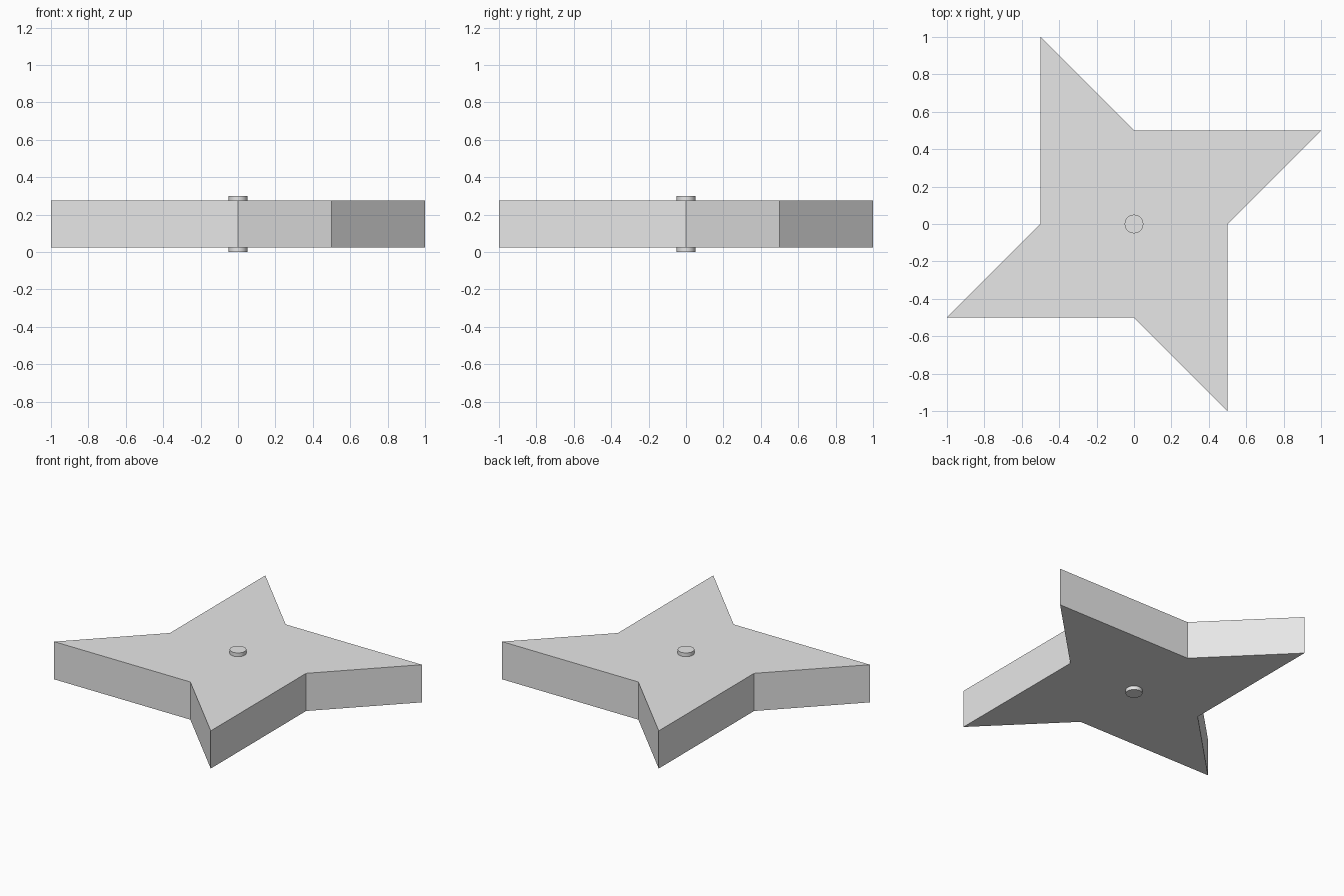
import bpy
import bmesh
from mathutils import Matrix, Vector
from math import pi

cube = bpy.data.objects.get("Cube")
if cube:
    bpy.data.objects.remove(cube, do_unlink=True)

# Single grey material
grey = bpy.data.materials.new("light_grey")
grey.use_nodes = True
grey.diffuse_color = (0.8, 0.8, 0.8, 1)
grey.node_tree.nodes["Principled BSDF"].inputs["Base Color"].default_value = (0.8, 0.8, 0.8, 1)

BOTTOM, TOP = 0.025, 0.275
HEIGHT = 0.3


# Four-pointed star: one tip and one inner corner, turned four times
def make_star():
    bm = bmesh.new()
    outline = []
    for quarter in range(4):
        turn = Matrix.Rotation(quarter * pi / 2, 3, "Z")
        for point in ((0.5, 0, BOTTOM), (1, 0.5, BOTTOM)):
            outline.append(bm.verts.new(turn @ Vector(point)))
    base = bm.faces.new(outline)
    result = bmesh.ops.extrude_face_region(bm, geom=[base], use_keep_orig=True)
    raised = [v for v in result["geom"] if isinstance(v, bmesh.types.BMVert)]
    bmesh.ops.translate(bm, verts=raised, vec=(0, 0, TOP - BOTTOM))
    bmesh.ops.recalc_face_normals(bm, faces=bm.faces)
    mesh = bpy.data.meshes.new("star_body")
    bm.to_mesh(mesh)
    bm.free()
    star = bpy.data.objects.new("star_body", mesh)
    bpy.context.collection.objects.link(star)
    return star


star = make_star()
star.data.materials.append(grey)

# Round pin through the middle, standing proud of both faces
bpy.ops.mesh.primitive_cylinder_add(vertices=32, radius=0.05, depth=HEIGHT,
                                    location=(0, 0, HEIGHT / 2))
pin = bpy.context.object
pin.name = "centre_pin"
pin.data.materials.append(grey)
bpy.ops.object.shade_smooth_by_angle()
